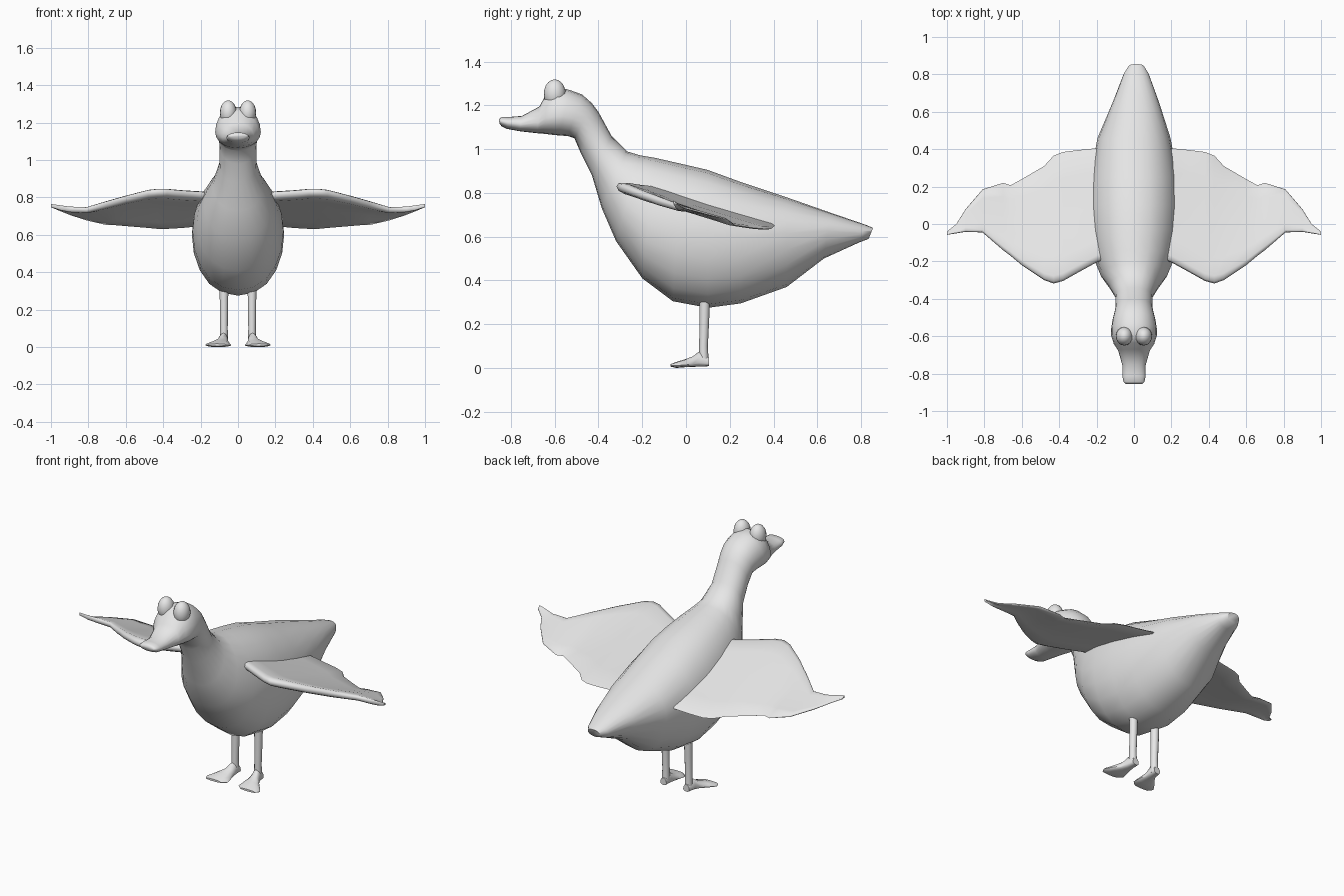
import bpy, bmesh, math
from mathutils import Vector

grey = bpy.data.materials.new("plain grey")
grey.diffuse_color = (0.8, 0.8, 0.8, 1)


def finish(bm, name, mirror=False, angle=50):
    """Turn a bmesh into a smooth shaded object, optionally mirrored in x."""
    bmesh.ops.recalc_face_normals(bm, faces=bm.faces)
    mesh = bpy.data.meshes.new(name)
    bm.to_mesh(mesh)
    bm.free()
    mesh.materials.append(grey)
    ob = bpy.data.objects.new(name, mesh)
    bpy.context.collection.objects.link(ob)
    bpy.ops.object.select_all(action='DESELECT')
    ob.select_set(True)
    bpy.context.view_layer.objects.active = ob
    bpy.ops.object.shade_smooth_by_angle(angle=math.radians(angle))
    if mirror:
        mod = ob.modifiers.new("mirror", 'MIRROR')
        mod.use_mirror_merge = False
    return ob


def loft(name, rings, mirror=False, angle=50):
    """Skin a list of equal-sized closed rings and cap both ends."""
    bm = bmesh.new()
    loops = [[bm.verts.new(p) for p in ring] for ring in rings]
    n = len(loops[0])
    for a, b in zip(loops, loops[1:]):
        for i in range(n):
            j = (i + 1) % n
            bm.faces.new((a[i], a[j], b[j], b[i]))
    bm.faces.new(loops[0])
    bm.faces.new(loops[-1])
    return finish(bm, name, mirror, angle)


def oval(top, bottom, w, f=0.5, cx=0.0, n=20):
    """Ring between a top and bottom (y, z) point, widest at fraction f."""
    pts = []
    for i in range(n):
        a = 2 * math.pi * i / n
        c, s = math.cos(a), math.sin(a)
        t = f + c * ((1 - f) if c > 0 else f)
        x = cx + w * math.copysign(abs(s) ** 0.9, s)
        pts.append((x, bottom[0] + (top[0] - bottom[0]) * t,
                    bottom[1] + (top[1] - bottom[1]) * t))
    return pts


# Body, neck, head and bill in one skin, from tail to bill tip
sections = [
    ((0.855, 0.64), (0.835, 0.59), 0.04, 0.5, 0.012),
    ((0.82, 0.655), (0.79, 0.573), 0.066, 0.5, 0.012),
    ((0.66, 0.71), (0.63, 0.50), 0.125, 0.6, 0.01),
    ((0.46, 0.78), (0.46, 0.37), 0.195, 0.6),
    ((0.25, 0.85), (0.25, 0.295), 0.235, 0.55),
    ((0.10, 0.905), (0.10, 0.275), 0.247, 0.52),
    ((-0.03, 0.935), (-0.06, 0.305), 0.243, 0.5),
    ((-0.14, 0.96), (-0.20, 0.41), 0.22, 0.45),
    ((-0.21, 0.972), (-0.32, 0.58), 0.18, 0.45),
    ((-0.27, 0.99), (-0.385, 0.73), 0.135, 0.5),
    ((-0.34, 1.06), (-0.43, 0.88), 0.10, 0.5),
    ((-0.40, 1.17), (-0.48, 0.98), 0.098, 0.5),
    ((-0.43, 1.21), (-0.51, 1.05), 0.105, 0.45),
    ((-0.475, 1.25), (-0.54, 1.06), 0.115, 0.42),
    ((-0.53, 1.27), (-0.58, 1.063), 0.122, 0.42),
    ((-0.585, 1.285), (-0.605, 1.065), 0.122, 0.38),
    ((-0.635, 1.26), (-0.645, 1.07), 0.108, 0.38),
    ((-0.67, 1.195), (-0.68, 1.073), 0.085, 0.4),
    ((-0.75, 1.152), (-0.76, 1.082), 0.062, 0.45),
    ((-0.81, 1.147), (-0.82, 1.093), 0.062, 0.5),
    ((-0.843, 1.147), (-0.843, 1.105), 0.056, 0.5),
    ((-0.855, 1.137), (-0.853, 1.118), 0.045, 0.5),
]
loft("body_and_head", [oval(*s) for s in sections], angle=60)

# Raised brows on both sides of the crown
bm = bmesh.new()
bmesh.ops.create_uvsphere(bm, u_segments=16, v_segments=10, radius=1)
for v in bm.verts:
    v.co = Vector((0.052 + v.co.x * 0.045, -0.6 + v.co.y * 0.05,
                   1.253 + v.co.z * 0.066))
finish(bm, "brows", mirror=True)

# Wings: x, leading y, z, trailing y, z, thickness
stations = [
    (0.10, -0.17, 0.81, 0.43, 0.66, 0.05),
    (0.20, -0.205, 0.815, 0.405, 0.65, 0.05),
    (0.30, -0.26, 0.822, 0.395, 0.64, 0.05),
    (0.38, -0.305, 0.83, 0.385, 0.635, 0.05),
    (0.43, -0.318, 0.83, 0.365, 0.635, 0.05),
    (0.48, -0.30, 0.825, 0.31, 0.64, 0.048),
    (0.60, -0.22, 0.795, 0.24, 0.65, 0.042),
    (0.66, -0.17, 0.778, 0.207, 0.655, 0.04),
    (0.70, -0.14, 0.767, 0.22, 0.655, 0.038),
    (0.81, -0.045, 0.735, 0.185, 0.68, 0.03),
    (0.90, -0.042, 0.737, 0.08, 0.71, 0.028),
    (0.95, -0.05, 0.745, 0.00, 0.73, 0.025),
    (1.00, -0.058, 0.757, -0.04, 0.75, 0.016),
]
# Chord fraction and height above or below the chord, in thicknesses
section = [(0, 0), (0.015, 0.35), (0.06, 0.55), (0.2, 0.5), (0.5, 0.3),
           (0.8, 0.2), (0.98, 0.14), (1, 0), (0.98, -0.14), (0.8, -0.15),
           (0.5, -0.2), (0.2, -0.3), (0.06, -0.5), (0.015, -0.35)]
loft("wings", [[(x, y0 + (y1 - y0) * t, z0 + (z1 - z0) * t + h * th)
                for t, h in section]
               for x, y0, z0, y1, z1, th in stations], mirror=True, angle=75)

# Legs: slim round shafts
legs = []
for z, r, y in [(0.02, 0.022, 0.082), (0.10, 0.02, 0.08),
                (0.22, 0.022, 0.084), (0.34, 0.024, 0.086)]:
    legs.append([(0.075 + r * math.cos(a), y + r * math.sin(a), z)
                 for a in (2 * math.pi * i / 12 for i in range(12))])
loft("legs", legs, mirror=True)

# Feet: wedges that flare forward and outward
feet = [((0.105, 0.05), (0.105, 0.008), 0.02, 0.3, 0.075),
        ((0.06, 0.075), (0.06, 0.006), 0.026, 0.25, 0.078),
        ((0.03, 0.052), (0.03, 0.005), 0.034, 0.25, 0.084),
        ((-0.01, 0.038), (-0.01, 0.003), 0.055, 0.3, 0.096),
        ((-0.045, 0.027), (-0.045, 0.0), 0.07, 0.4, 0.105),
        ((-0.07, 0.018), (-0.07, 0.006), 0.05, 0.5, 0.112)]
loft("feet", [oval(*s, n=12) for s in feet], mirror=True)
